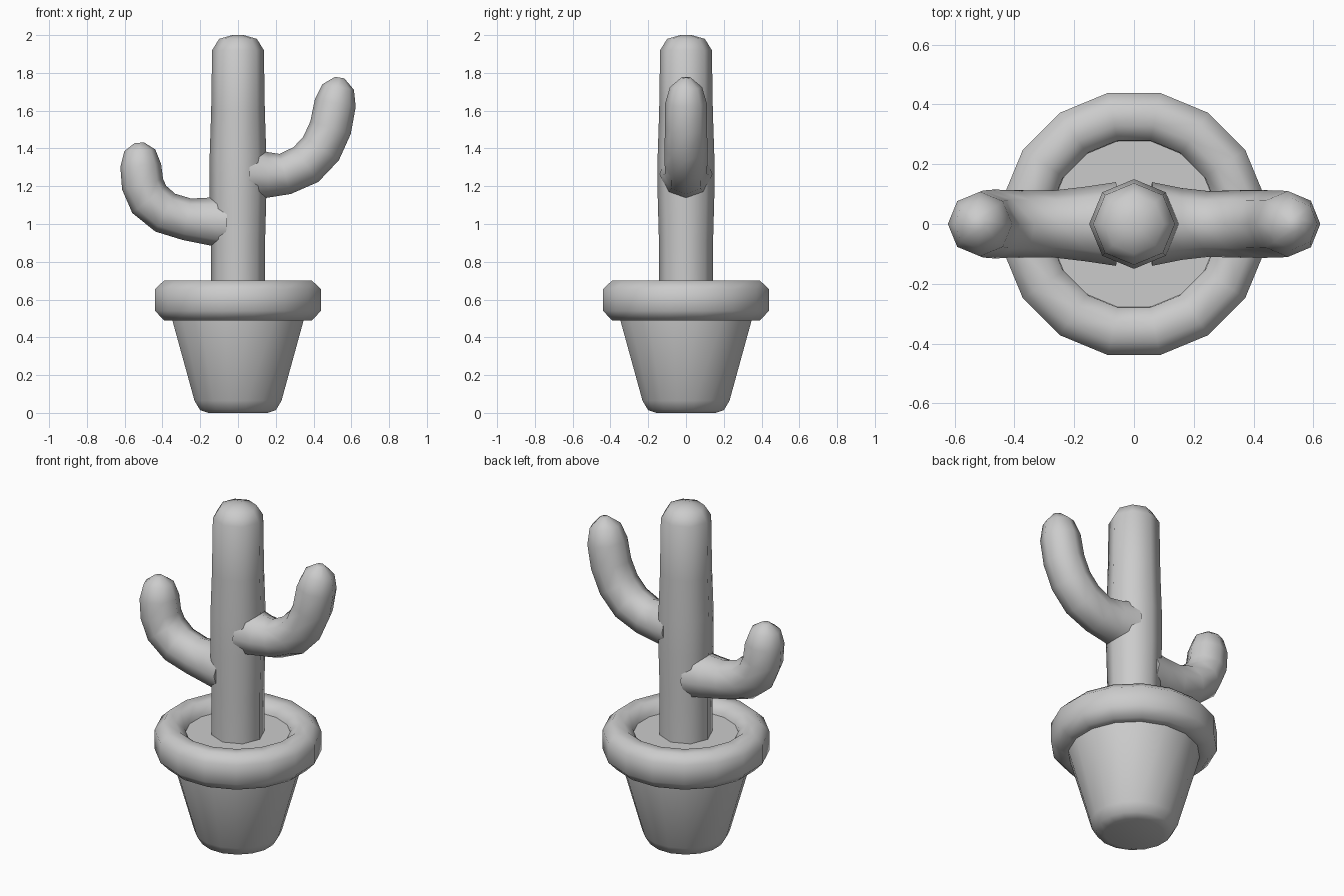
import bpy, bmesh
from math import sin, cos, pi, radians
from mathutils import Vector

if "Cube" in bpy.data.objects:
    bpy.data.objects.remove(bpy.data.objects["Cube"], do_unlink=True)

grey = bpy.data.materials.new("plain_grey")
grey.use_nodes = True
grey.diffuse_color = (0.6, 0.6, 0.6, 1)
grey.node_tree.nodes["Principled BSDF"].inputs["Base Color"].default_value = (0.6, 0.6, 0.6, 1)


def loft(name, rings, closed=False, angle=60):
    """Skin a list of equal vertex rings, capped unless it loops."""
    bm = bmesh.new()
    loops = [[bm.verts.new(p) for p in ring] for ring in rings]
    n = len(loops[0])
    pairs = list(zip(loops, loops[1:]))
    if closed:
        pairs.append((loops[-1], loops[0]))
    for a, b in pairs:
        for i in range(n):
            j = (i + 1) % n
            bm.faces.new((a[i], a[j], b[j], b[i]))
    if not closed:
        bm.faces.new(loops[0][::-1])
        bm.faces.new(loops[-1])
    bmesh.ops.recalc_face_normals(bm, faces=bm.faces)
    mesh = bpy.data.meshes.new(name)
    bm.to_mesh(mesh)
    bm.free()
    mesh.materials.append(grey)
    obj = bpy.data.objects.new(name, mesh)
    bpy.context.collection.objects.link(obj)
    bpy.ops.object.select_all(action='DESELECT')
    obj.select_set(True)
    bpy.context.view_layer.objects.active = obj
    bpy.ops.object.shade_smooth_by_angle(angle=radians(angle))
    return obj


def lathe(name, profile, sides, turn=0.0, **kw):
    """Revolve (radius, height) points around z."""
    steps = [2 * pi * i / sides + turn for i in range(sides)]
    return loft(name, [[(r * cos(a), r * sin(a), z) for a in steps]
                       for r, z in profile], **kw)


def arm(name, path, sides=8):
    """Tube in the xz plane through (x, z, radius) points."""
    pts = [Vector((x, 0, z)) for x, z, r in path]
    rings = []
    for i, (x, z, r) in enumerate(path):
        along = (pts[min(i + 1, len(pts) - 1)] - pts[max(i - 1, 0)]).normalized()
        across = Vector((along.z, 0, -along.x))
        rings.append([pts[i] + r * (cos(a) * across + sin(a) * Vector((0, 1, 0)))
                      for a in (2 * pi * k / sides for k in range(sides))])
    return loft(name, rings)


# Pot: tapered body, thick rounded rim, soil
half = pi / 16
lathe("pot_body", [(0.16, 0), (0.205, 0.015), (0.235, 0.065), (0.357, 0.5), (0.357, 0.54)], 16, half)
lathe("pot_rim", [(0.40, 0.49), (0.447, 0.54), (0.447, 0.655), (0.40, 0.70), (0.335, 0.70),
                  (0.285, 0.66), (0.275, 0.56), (0.32, 0.49)], 16, half, closed=True)
lathe("soil", [(0.305, 0.55), (0.305, 0.64)], 8, radians(33), angle=30)

# Cactus: trunk with a domed top
lathe("trunk", [(0.143, 0.6), (0.143, 0.9), (0.15, 1.15), (0.15, 1.36), (0.142, 1.6), (0.137, 1.92),
                (0.1, 1.98), (0.03, 2.0)], 8)

# Cactus: two upturned arms, flared where they leave the trunk
arm("left_arm", [(0.06, 1.265, 0.14), (0.16, 1.26, 0.12), (0.25, 1.265, 0.11), (0.36, 1.315, 0.113),
                 (0.44, 1.4, 0.113), (0.49, 1.51, 0.112), (0.515, 1.64, 0.11),
                 (0.53, 1.725, 0.085), (0.538, 1.775, 0.025)])
arm("right_arm", [(-0.06, 1.01, 0.14), (-0.16, 1.015, 0.125), (-0.27, 1.025, 0.112),
                  (-0.385, 1.06, 0.113), (-0.47, 1.13, 0.115), (-0.505, 1.21, 0.112),
                  (-0.515, 1.31, 0.108), (-0.52, 1.39, 0.082), (-0.522, 1.43, 0.025)])
